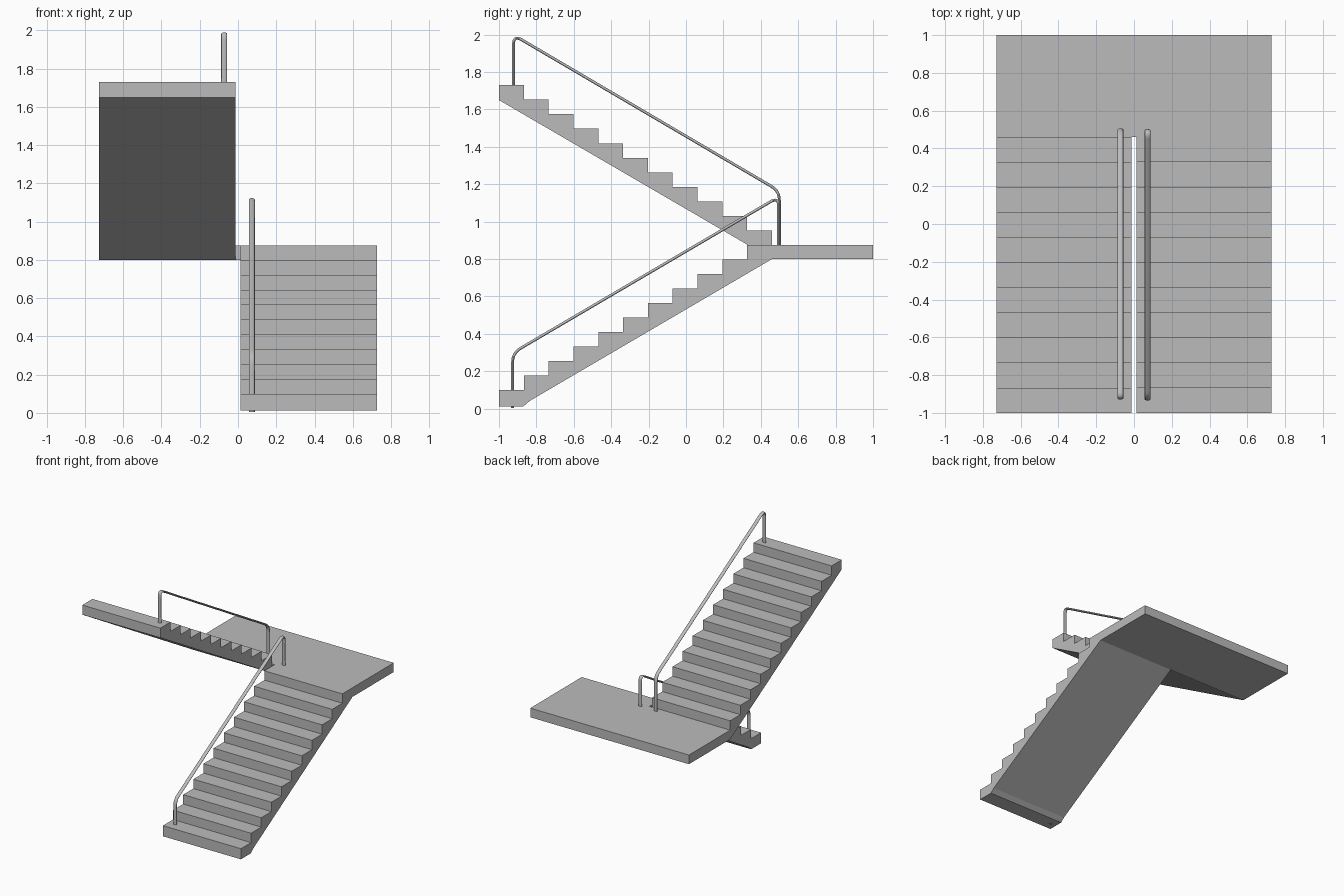
import bpy
import bmesh
from mathutils import Vector

cube = bpy.data.objects.get("Cube")
if cube:
    bpy.data.objects.remove(cube, do_unlink=True)

concrete = bpy.data.materials.new("grey concrete")
concrete.use_nodes = True
grey = (0.5, 0.5, 0.5, 1)
concrete.diffuse_color = grey
concrete.node_tree.nodes["Principled BSDF"].inputs["Base Color"].default_value = grey

STEPS = 11
RISE = 0.0776
RUN = 1.46 / STEPS
FLOOR = 0.876      # landing top
SOFFIT = 0.80      # landing underside
EDGE = 0.46        # landing front edge
GAP, SIDE = 0.012, 0.727


def extrude_profile(name, profile, x0, x1):
    """Solid from a (y, z) outline swept along x."""
    bm = bmesh.new()
    face = bm.faces.new([bm.verts.new((x0, y, z)) for y, z in profile])
    swept = bmesh.ops.extrude_face_region(bm, geom=[face])
    verts = [g for g in swept["geom"] if isinstance(g, bmesh.types.BMVert)]
    bmesh.ops.translate(bm, verts=verts, vec=(x1 - x0, 0, 0))
    bmesh.ops.recalc_face_normals(bm, faces=bm.faces)
    mesh = bpy.data.meshes.new(name)
    bm.to_mesh(mesh)
    bm.free()
    mesh.materials.append(concrete)
    obj = bpy.data.objects.new(name, mesh)
    bpy.context.collection.objects.link(obj)
    return obj


def treads(start_y, start_z, run):
    """Zigzag outline: riser then tread for each step."""
    points = []
    for i in range(STEPS):
        y, z = start_y + i * run, start_z + (i + 1) * RISE
        points += [(y, z), (y + run, z)]
    return points


def handrail(name, corners, x, cut=0.05, segments=8):
    """Flattened tube along (y, z) corners with rounded bends."""
    pts = [Vector((0, y, z)) for y, z in corners]
    path = [pts[0]]
    for a, b, c in zip(pts, pts[1:], pts[2:]):
        p = b + (a - b).normalized() * cut
        q = b + (c - b).normalized() * cut
        for i in range(segments + 1):
            t = i / segments
            path.append(p.lerp(b, t).lerp(b.lerp(q, t), t))
    path.append(pts[-1])
    curve = bpy.data.curves.new(name, "CURVE")
    curve.dimensions = "3D"
    curve.bevel_depth = 0.008
    curve.bevel_resolution = 3
    curve.use_fill_caps = True
    spline = curve.splines.new("POLY")
    spline.points.add(len(path) - 1)
    for point, co in zip(spline.points, path):
        point.co = (*co, 1)
    spline.use_smooth = True
    curve.materials.append(concrete)
    obj = bpy.data.objects.new(name, curve)
    obj.location.x = x
    obj.scale.x = 1.95
    bpy.context.collection.objects.link(obj)


# Landing
extrude_profile("landing", [(EDGE, SOFFIT), (1, SOFFIT), (1, FLOOR), (EDGE, FLOOR)],
                -SIDE, SIDE)

# Lower flight climbs towards the landing on the left
ground = 0.012
lower = [(-1, ground)] + treads(-1, FLOOR - STEPS * RISE, RUN)
lower += [(EDGE, SOFFIT), (-0.835, 0.042), (-0.87, ground)]
extrude_profile("lower_flight", lower, GAP, SIDE)

# Upper flight climbs back towards the front on the right
upper = [(EDGE, SOFFIT)] + treads(EDGE, FLOOR, -RUN) + [(-1, 1.65)]
extrude_profile("upper_flight", upper, -SIDE, -GAP)

# Handrails beside the stairwell
handrail("lower_handrail", [(-0.927, 0.004), (-0.927, 0.298), (0.495, 1.132), (0.495, FLOOR)], 0.072)
handrail("upper_handrail", [(-0.922, 1.72), (-0.922, 1.998), (0.499, 1.164), (0.499, FLOOR)], -0.072)
